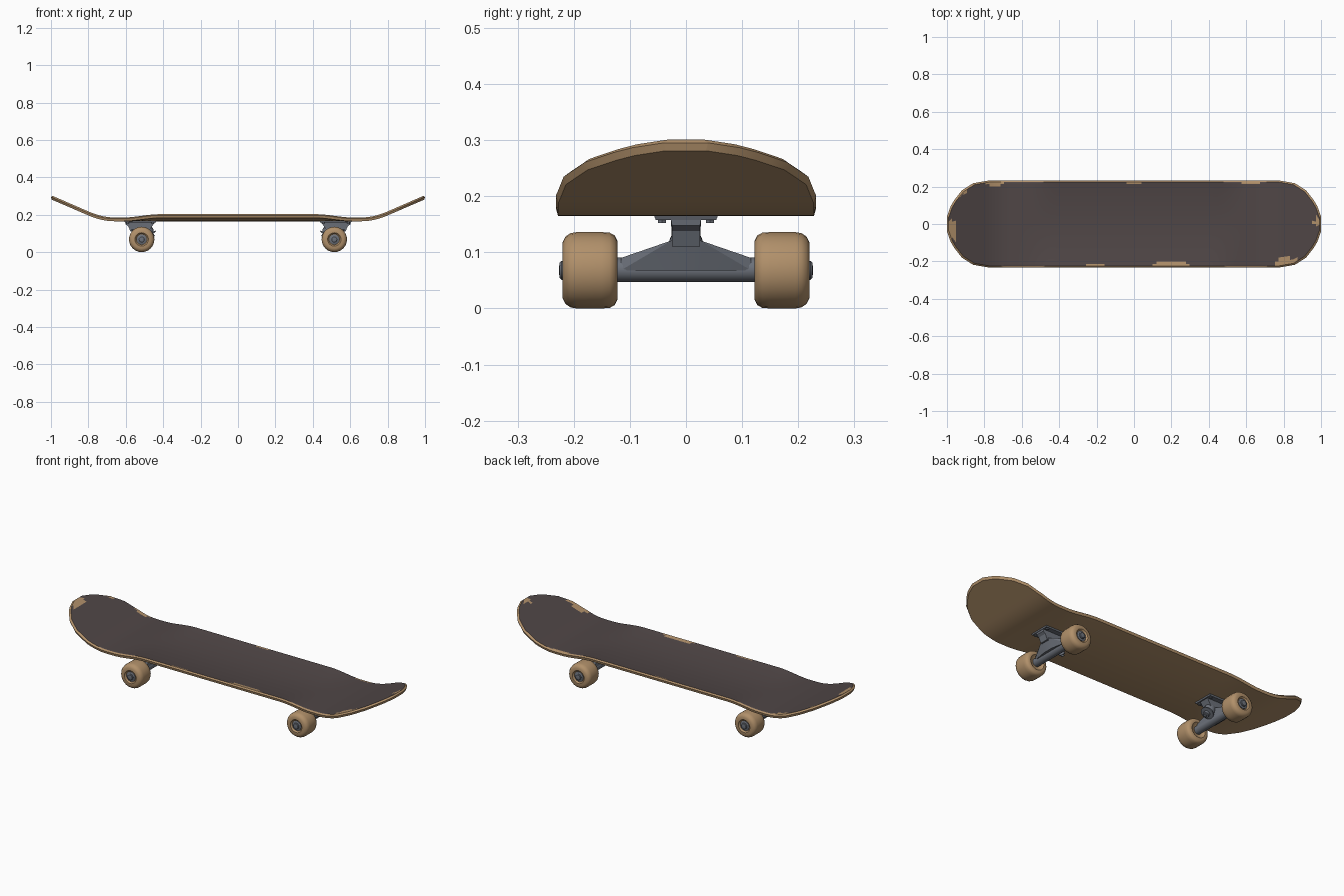
import bpy, bmesh, math
from mathutils import Vector

if "Cube" in bpy.data.objects:
    bpy.data.objects.remove(bpy.data.objects["Cube"])


def material(name, rgb):
    m = bpy.data.materials.new(name)
    m.diffuse_color = (*rgb, 1)
    m.use_nodes = True
    m.node_tree.nodes["Principled BSDF"].inputs["Base Color"].default_value = m.diffuse_color
    return m


WOOD = material("tan_wood", (0.44, 0.28, 0.145))
GRIP = material("dark_grip", (0.08, 0.062, 0.062))
METAL = material("grey_metal", (0.15, 0.165, 0.195))


def finish(name, bm, mats, angle=35):
    bmesh.ops.recalc_face_normals(bm, faces=bm.faces)
    me = bpy.data.meshes.new(name)
    bm.to_mesh(me)
    bm.free()
    for m in mats:
        me.materials.append(m)
    ob = bpy.data.objects.new(name, me)
    bpy.context.collection.objects.link(ob)
    bpy.ops.object.select_all(action='DESELECT')
    ob.select_set(True)
    bpy.context.view_layer.objects.active = ob
    bpy.ops.object.shade_smooth_by_angle(angle=math.radians(angle))
    return ob


def hull(name, points, mat):
    bm = bmesh.new()
    for p in points:
        bm.verts.new(p)
    bmesh.ops.convex_hull(bm, input=bm.verts)
    return finish(name, bm, [mat], 20)


def lathe(name, profile, origin, axis, mat, seg=24):
    """Spin (radius, distance) pairs round an axis; ends are capped."""
    bm = bmesh.new()
    rot = Vector((0, 0, 1)).rotation_difference(Vector(axis).normalized())
    rings = []
    for r, h in profile:
        rings.append([bm.verts.new(Vector(origin) + rot @ Vector((
            r * math.cos(2 * math.pi * k / seg), r * math.sin(2 * math.pi * k / seg), h)))
            for k in range(seg)])
    for a, b in zip(rings, rings[1:]):
        for k in range(seg):
            n = (k + 1) % seg
            bm.faces.new((a[k], a[n], b[n], b[k]))
    bm.faces.new(rings[0])
    bm.faces.new(rings[-1])
    return finish(name, bm, [mat])


# ---- deck: concave board with kicked-up, rounded ends ----
OUTLINE = [(0, 0.232), (0.78, 0.232), (0.86, 0.218), (0.92, 0.18), (0.975, 0.11), (1.0, 0.04)]


def half_width(x):
    x = abs(x)
    for (x0, w0), (x1, w1) in zip(OUTLINE, OUTLINE[1:]):
        if x <= x1 + 1e-6:
            return w0 + (w1 - w0) * (x - x0) / (x1 - x0)


def height(x, f):
    x = abs(x)
    t = max(0, x - 0.66)
    kick = 1.54 * t * t if t < 0.14 else 0.03 + 0.43 * (t - 0.14)
    s = min(1, max(0, (0.62 - x) / 0.2))
    return 0.185 + kick + 0.018 * s * s * (3 - 2 * s) * f * f


# worn spots on the grip: centre x, centre y, radius x, radius y
WORN = [(-0.98, -0.04, 0.03, 0.06), (-0.75, 0.225, 0.06, 0.022), (0.0, 0.225, 0.05, 0.012),
        (0.19, -0.222, 0.1, 0.022), (0.82, -0.21, 0.07, 0.03), (0.98, 0.01, 0.02, 0.025),
        (-0.2, -0.222, 0.05, 0.01), (0.62, 0.222, 0.05, 0.01), (-0.93, 0.17, 0.03, 0.02)]


def deck():
    bm = bmesh.new()
    half = [0.15, 0.35, 0.6, 0.8, 0.9, 0.96, 1]
    fr = [-f for f in reversed(half)] + [0] + half
    xs = [i / 50 for i in range(-50, 51)]
    nx, ny = len(xs), len(fr)

    def vert(i, j, inset, drop):
        x, f = xs[i], fr[j]
        return bm.verts.new((x * (1 - inset), f * (half_width(x) - inset), height(x, f) - drop))

    top = [[vert(i, j, 0.008, 0) for j in range(ny)] for i in range(nx)]
    low = [[vert(i, j, 0.004, 0.02) for j in range(ny)] for i in range(nx)]
    for grid, is_top in ((top, True), (low, False)):
        for i in range(nx - 1):
            for j in range(ny - 1):
                f = bm.faces.new((grid[i][j], grid[i + 1][j], grid[i + 1][j + 1], grid[i][j + 1]))
                c = f.calc_center_median()
                worn = any(((c.x - a) / rx) ** 2 + ((c.y - b) / ry) ** 2 < 1 for a, b, rx, ry in WORN)
                f.material_index = 1 if is_top and not worn else 0
    # rim running round the edge, with a soft upper corner
    loop = ([(i, 0) for i in range(nx)] + [(nx - 1, j) for j in range(1, ny)]
            + [(i, ny - 1) for i in range(nx - 2, -1, -1)] + [(0, j) for j in range(ny - 2, 0, -1)])
    mid = [vert(i, j, 0, 0.006) for i, j in loop]
    up = [top[i][j] for i, j in loop]
    dn = [low[i][j] for i, j in loop]
    for a, b in ((up, mid), (mid, dn)):
        for k in range(len(loop)):
            n = (k + 1) % len(loop)
            bm.faces.new((a[k], a[n], b[n], b[k]))
    finish("deck", bm, [WOOD, GRIP], 40)


deck()

# ---- trucks and wheels, mirrored front to back of the board ----
AX, AZ = 0.515, 0.068
WHEEL = [(0.018, 0.135), (0.036, 0.128), (0.042, 0.122), (0.052, 0.122), (0.062, 0.127), (0.067, 0.136),
         (0.068, 0.15), (0.068, 0.195), (0.066, 0.206), (0.06, 0.215), (0.05, 0.22), (0.036, 0.22),
         (0.029, 0.212), (0.018, 0.212)]


def box(s, x0, x1, y, z):
    return [(s * x, k * y, z) for x in (x0, x1) for k in (-1, 1)]


for s, end in ((1, "right"), (-1, "left")):
    # mounting plate and its pedestal
    hull(end + "_base_plate", box(s, 0.437, 0.607, 0.057, 0.166) + box(s, 0.44, 0.604, 0.054, 0.158), METAL)
    hull(end + "_pedestal", box(s, 0.445, 0.602, 0.027, 0.16) + box(s, 0.455, 0.6, 0.025, 0.148)
         + box(s, 0.47, 0.565, 0.025, 0.122), METAL)
    # pivot arm down to the hanger
    hull(end + "_pivot", box(s, 0.55, 0.592, 0.025, 0.15) + box(s, 0.515, 0.575, 0.025, 0.11), METAL)
    # wedge-shaped hanger over the axle
    hull(end + "_hanger", box(s, 0.495, 0.57, 0.026, 0.121) + box(s, 0.498, 0.532, 0.116, 0.09)
         + box(s, 0.498, 0.535, 0.116, 0.068) + box(s, 0.495, 0.55, 0.03, 0.068), METAL)
    lathe(end + "_axle_bar", [(0.022, -0.13), (0.022, 0.13)], (s * AX, 0, AZ + 0.001), (0, 1, 0), METAL, 16)
    # tilted kingpin with bushing, washer and nut
    lathe(end + "_kingpin", [(0.024, 0), (0.03, 0.015), (0.03, 0.03), (0.024, 0.042), (0.034, 0.044),
                             (0.034, 0.05), (0.016, 0.051), (0.016, 0.066), (0.008, 0.067), (0.008, 0.074)],
          (s * 0.495, 0, 0.132), (-s * 0.5, 0, -0.72), METAL, 16)
    # mounting bolts
    for x in (0.455, 0.59):
        for y in (-0.043, 0.043):
            lathe(end + "_bolt", [(0.008, 0), (0.008, 0.008)], (s * x, y, 0.152), (0, 0, 1), METAL, 6)
    for k, side in ((-1, "front"), (1, "back")):
        tag = end + "_" + side
        lathe(tag + "_wheel", WHEEL, (s * AX, 0, AZ), (0, k, 0), WOOD)
        lathe(tag + "_bearing", [(0.027, 0.2), (0.027, 0.215), (0.024, 0.217)],
              (s * AX, 0, AZ), (0, k, 0), METAL, 20)
        lathe(tag + "_axle_nut", [(0.017, 0.21), (0.017, 0.222), (0.014, 0.225), (0.008, 0.226)],
              (s * AX, 0, AZ), (0, k, 0), METAL, 12)
